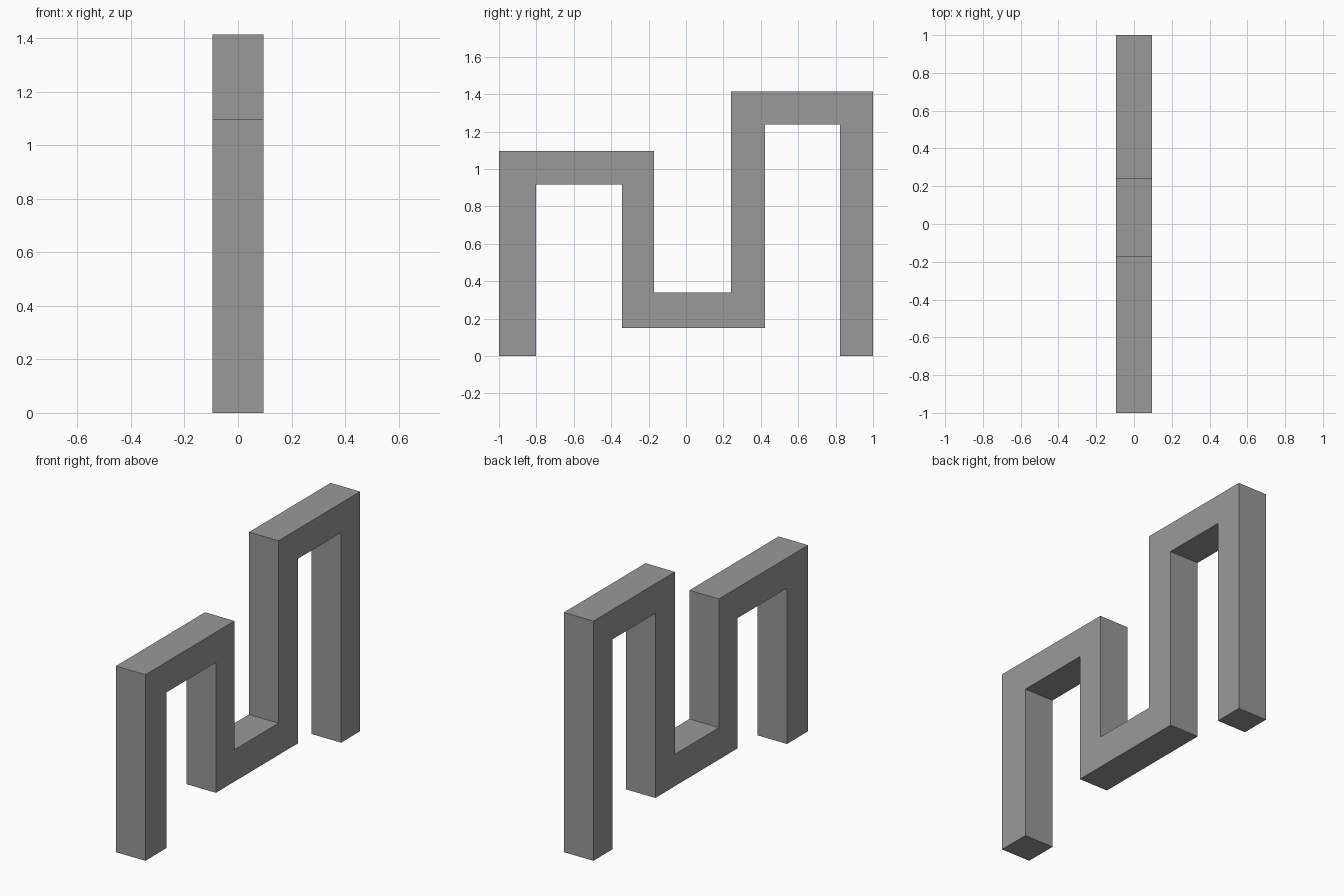
import bpy, bmesh

if "Cube" in bpy.data.objects:
    bpy.data.objects.remove(bpy.data.objects["Cube"])

HALF_WIDTH = 0.096

# Side outline of the winding bar as (y, z), counter-clockwise
OUTLINE = [
    (-1.0, 0.0), (-0.803, 0.0), (-0.803, 0.918), (-0.343, 0.918),
    (-0.343, 0.15), (0.423, 0.15), (0.423, 1.238), (0.823, 1.238),
    (0.823, 0.0), (1.0, 0.0), (1.0, 1.413), (0.24, 1.413),
    (0.24, 0.338), (-0.17, 0.338), (-0.17, 1.097), (-1.0, 1.097),
]

# Single grey
grey = bpy.data.materials.new("grey")
grey.diffuse_color = (0.32, 0.32, 0.32, 1.0)
grey.use_nodes = True
grey.node_tree.nodes["Principled BSDF"].inputs["Base Color"].default_value = grey.diffuse_color

# Extrude the outline across the width
bm = bmesh.new()
side = bm.faces.new([bm.verts.new((-HALF_WIDTH, y, z)) for y, z in OUTLINE])
result = bmesh.ops.extrude_face_region(bm, geom=[side], use_keep_orig=True)
moved = [g for g in result["geom"] if isinstance(g, bmesh.types.BMVert)]
bmesh.ops.translate(bm, verts=moved, vec=(2 * HALF_WIDTH, 0, 0))
bmesh.ops.recalc_face_normals(bm, faces=bm.faces)

mesh = bpy.data.meshes.new("winding_bar")
bm.to_mesh(mesh)
bm.free()
mesh.materials.append(grey)
bar = bpy.data.objects.new("winding_bar", mesh)
bpy.context.collection.objects.link(bar)
